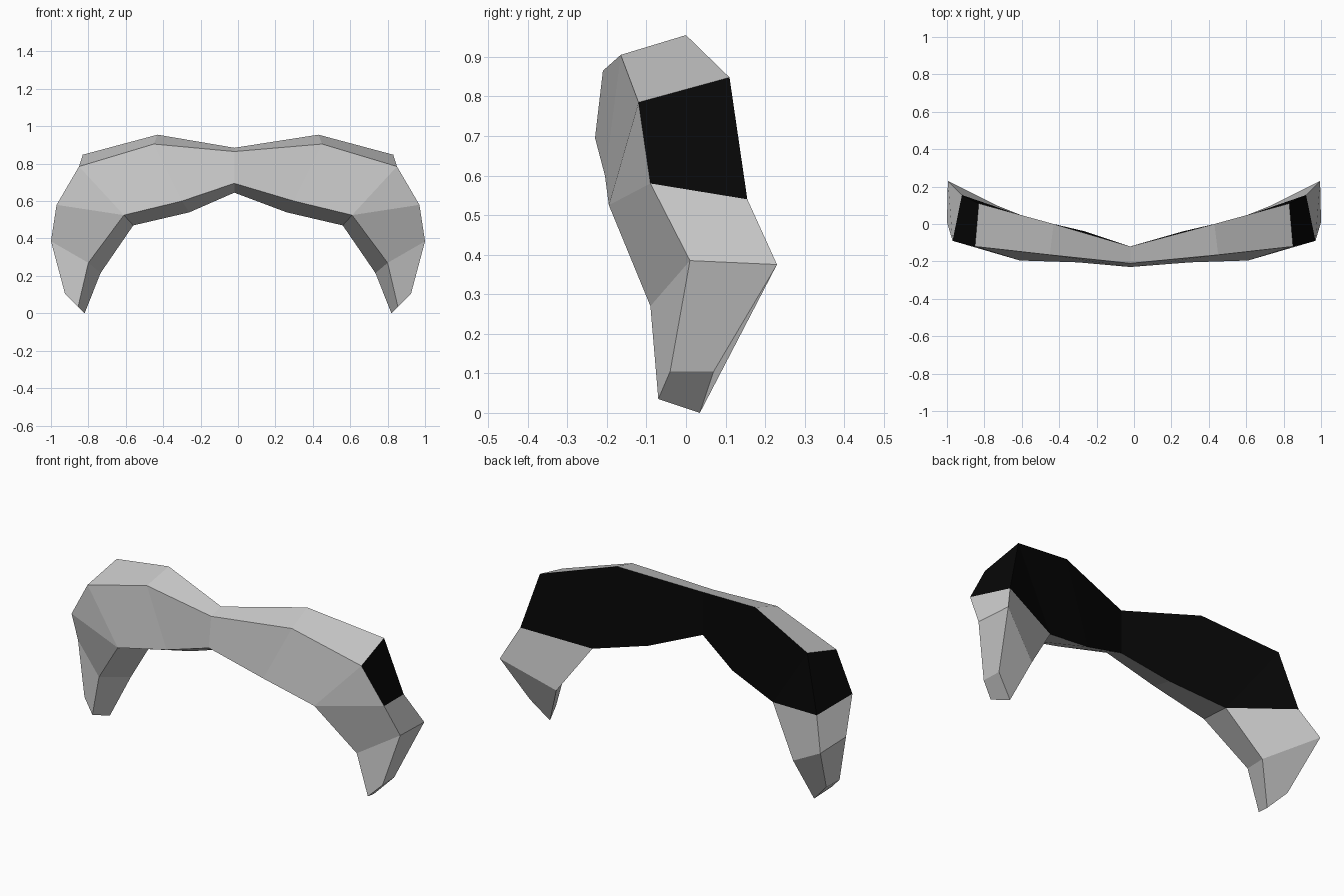
import bpy
import bmesh

cube = bpy.data.objects.get("Cube")
if cube:
    bpy.data.objects.remove(cube, do_unlink=True)


def make_material(name, value):
    mat = bpy.data.materials.new(name)
    mat.use_nodes = True
    color = (value, value, value, 1)
    mat.diffuse_color = color
    shader = mat.node_tree.nodes["Principled BSDF"]
    shader.inputs["Base Color"].default_value = color
    shader.inputs["Roughness"].default_value = 0.8
    return mat


GREY, BLACK = 0, 1
materials = [make_material("light grey", 0.6), make_material("black", 0.002)]

# Cross-sections from the middle to one tip:
# upper front, upper back, lower back, lower front corner
bend_back, bend_front = (.56, .03, .47), (.61, -.195, .525)
middle = [(-.02, -.21, .865), (-.02, -.12, .885), (-.02, -.12, .645), (-.02, -.23, .695)]
half = [
    [(.45, -.165, .905), (.43, 0, .955), (.26, -.04, .54), (.3, -.205, .6)],
    [(.85, -.12, .785), (.83, .11, .848), bend_back, bend_front],
    [(.97, -.09, .58), (.92, .155, .54), bend_back, bend_front],
    [(1, .01, .385), (.995, .23, .375), (.735, .1, .215), (.8, -.09, .27)],
    [(.925, -.04, .105), (.92, .07, .105), (.82, .035, 0), (.855, -.07, .035)],
]

bm = bmesh.new()
corners = {}


def vert(co):
    if co not in corners:
        corners[co] = bm.verts.new(co)
    return corners[co]


def add_face(points, slot=GREY):
    # Shared corners turn a quad into a triangle or nothing
    verts = list(dict.fromkeys(vert(p) for p in points))
    if len(verts) > 2:
        bm.faces.new(verts).material_index = slot


# Arched band: bridge the sections on both sides, then close each tip
for side in (1, -1):
    sections = [middle] + [[(side * x, y, z) for x, y, z in s] for s in half]
    for i, (a, b) in enumerate(zip(sections, sections[1:])):
        for j in range(4):
            k = (j + 1) % 4
            back_panel = j == 1 and i < 3
            outer_panel = j == 0 and i == 2
            slot = BLACK if back_panel or outer_panel else GREY
            add_face([a[j], a[k], b[k], b[j]], slot)
    add_face(sections[-1])

bmesh.ops.recalc_face_normals(bm, faces=bm.faces[:])
mesh = bpy.data.meshes.new("arched_band")
bm.to_mesh(mesh)
bm.free()
for mat in materials:
    mesh.materials.append(mat)
band = bpy.data.objects.new("arched_band", mesh)
bpy.context.collection.objects.link(band)
